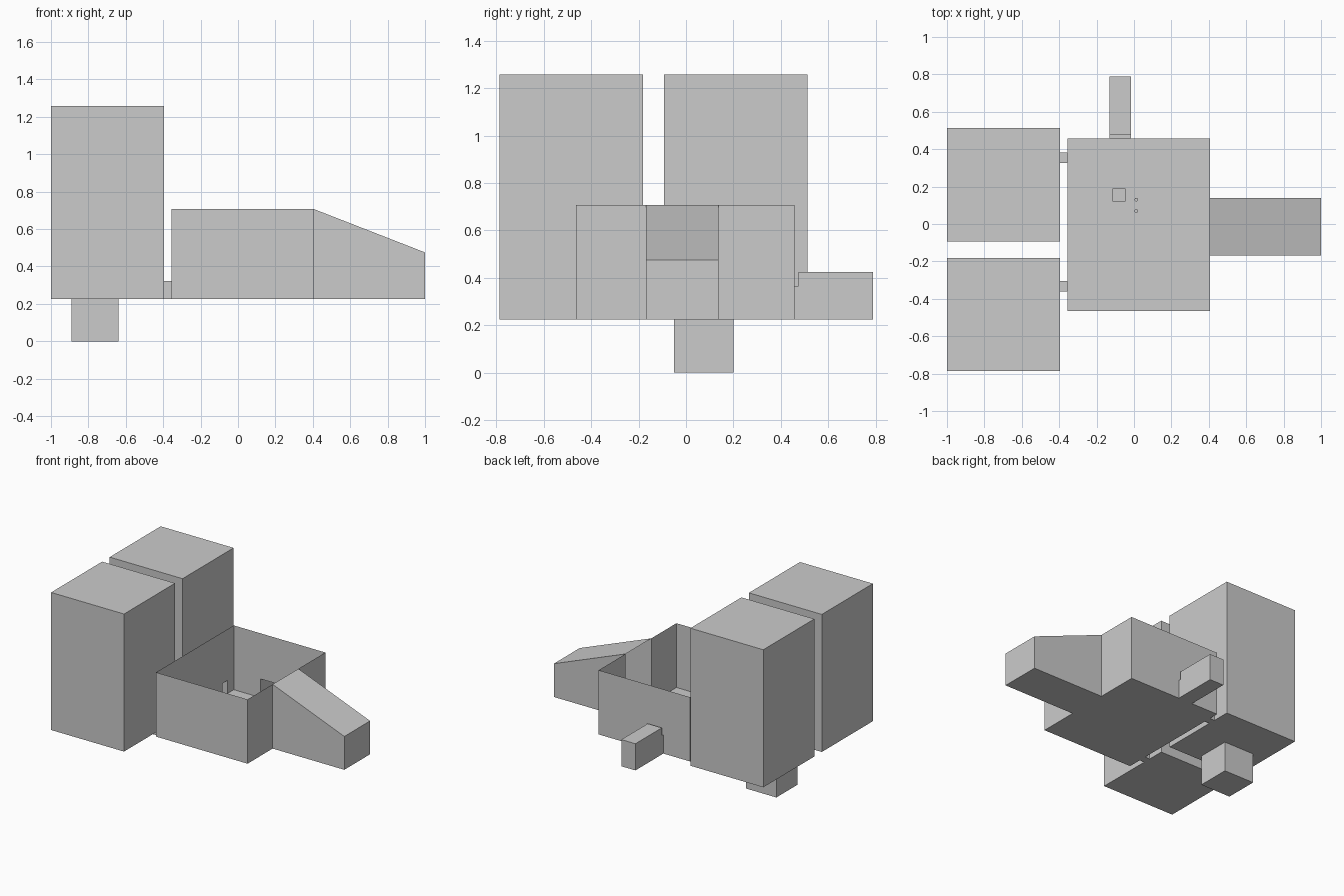
import bpy, bmesh

if "Cube" in bpy.data.objects:
    bpy.data.objects.remove(bpy.data.objects["Cube"])

FLOOR = 0.225

grey = bpy.data.materials.new("light_grey")
grey.diffuse_color = (0.6, 0.6, 0.6, 1)
grey.use_nodes = True
grey.node_tree.nodes["Principled BSDF"].inputs["Base Color"].default_value = grey.diffuse_color


def finish(name, bm):
    mesh = bpy.data.meshes.new(name)
    bm.to_mesh(mesh)
    bm.free()
    mesh.materials.append(grey)
    obj = bpy.data.objects.new(name, mesh)
    bpy.context.collection.objects.link(obj)
    return obj


def room(name, lo, hi, skip=(), holes=(), slope_to=None):
    """Thin-walled box. Sides are (axis, end); a hole is (side, box lo, box hi)."""
    bm = bmesh.new()
    for k in range(3):
        u, v = (k + 1) % 3, (k + 2) % 3
        for end in (0, 1):
            if (k, end) in skip:
                continue
            cuts = [(a, b) for side, a, b in holes if side == (k, end)]
            us = sorted({lo[u], hi[u]} | {c[u] for ab in cuts for c in ab})
            vs = sorted({lo[v], hi[v]} | {c[v] for ab in cuts for c in ab})
            for u0, u1 in zip(us, us[1:]):
                for v0, v1 in zip(vs, vs[1:]):
                    mu, mv = (u0 + u1) / 2, (v0 + v1) / 2
                    if any(a[u] < mu < b[u] and a[v] < mv < b[v] for a, b in cuts):
                        continue
                    verts = []
                    for cu, cv in ((u0, v0), (u1, v0), (u1, v1), (u0, v1)):
                        co = [0, 0, 0]
                        co[k], co[u], co[v] = (lo, hi)[end][k], cu, cv
                        verts.append(bm.verts.new(co))
                    bm.faces.new(verts if end else verts[::-1])
    bmesh.ops.remove_doubles(bm, verts=bm.verts, dist=1e-4)
    # lower the far right top edge for a sloping roof
    if slope_to is not None:
        for vert in bm.verts:
            if vert.co.x > hi[0] - 1e-4 and vert.co.z > hi[2] - 1e-4:
                vert.co.z = slope_to
    return finish(name, bm)


# Box extents shared by neighbouring parts
main = ((-0.355, -0.465, FLOOR), (0.405, 0.457, 0.707))
nose = ((0.405, -0.168, FLOOR), (1.0, 0.138, 0.707))
front_link = ((-0.395, -0.362, FLOOR), (-0.355, -0.305, 0.323))
back_link = ((-0.395, 0.326, FLOOR), (-0.355, 0.381, 0.323))
side_link = ((-0.132, 0.457, FLOOR), (-0.015, 0.475, 0.365))
cellar = ((-0.89, -0.05, 0.0), (-0.64, 0.2, FLOOR))

# Open-topped main hall with doorways
room("main_hall", *main, skip=[(2, 1)], holes=[
    ((0, 0), *front_link), ((0, 0), *back_link),
    ((1, 1), *side_link), ((0, 1), *nose)])

# Sloping hall on the right
room("sloping_hall", *nose, skip=[(0, 0)], slope_to=0.475)

# Two tall rooms on the left
room("front_tower", (-1.0, -0.787, FLOOR), (-0.395, -0.182, 1.257),
     holes=[((0, 1), *front_link)])
room("back_tower", (-1.0, -0.093, FLOOR), (-0.395, 0.512, 1.257),
     holes=[((0, 1), *back_link), ((2, 0), *cellar)])

# Short passages
for name, box in (("front_passage", front_link), ("back_passage", back_link)):
    room(name, *box, skip=[(0, 0), (0, 1)])
room("side_passage", *side_link, skip=[(1, 0), (1, 1)])

# Small side room and the cellar below the back tower
room("side_room", (-0.132, 0.475, FLOOR), (-0.015, 0.788, 0.425),
     holes=[((1, 0), *side_link)])
room("cellar", *cellar, skip=[(2, 1)])

# Small furniture on the hall floor
room("table", (-0.115, 0.12, FLOOR), (-0.045, 0.19, FLOOR + 0.07))
for i, y in enumerate((0.07, 0.13)):
    bm = bmesh.new()
    bmesh.ops.create_cone(bm, cap_ends=True, segments=8, radius1=0.01, radius2=0.01, depth=0.04)
    stool = finish(f"stool_{i + 1}", bm)
    stool.location = (0.012, y, FLOOR + 0.02)
